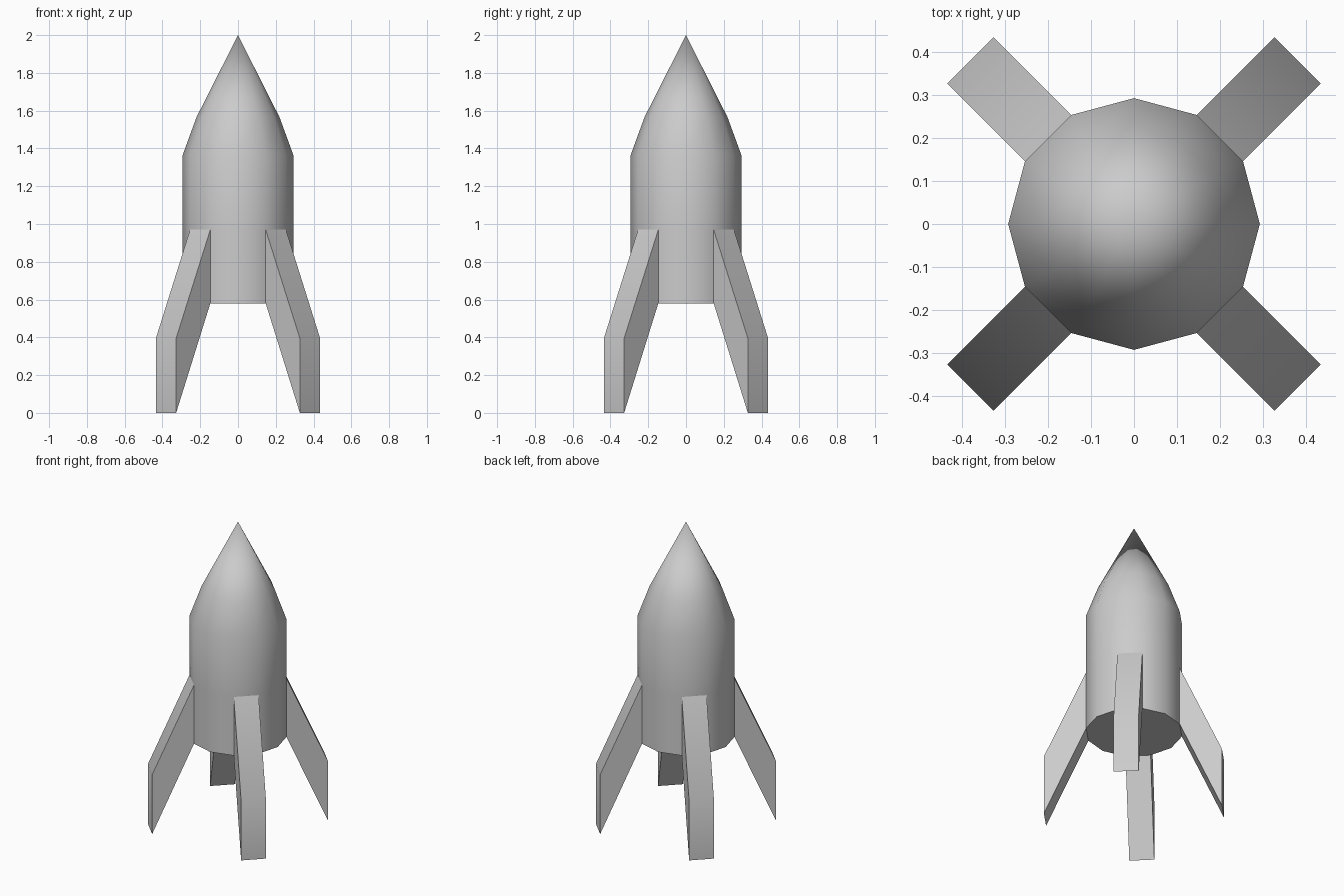
import bpy, bmesh
from math import cos, sin, pi, radians

if "Cube" in bpy.data.objects:
    bpy.data.objects.remove(bpy.data.objects["Cube"])

SIDES = 12
HULL_R = 0.293
HULL_PROFILE = [(HULL_R, 0.58), (HULL_R, 0.97), (HULL_R, 1.365), (0.22, 1.565)]
NOSE_Z = 2.0
FIN_INNER = HULL_R * cos(pi / SIDES)      # flat side of the hull
FIN_HALF = HULL_R * sin(pi / SIDES)       # fin is as wide as one hull side
FIN_PROFILE = [(FIN_INNER, 0.97), (0.539, 0.395), (0.539, 0.0), (FIN_INNER, 0.58)]


def finish(name, bm):
    bmesh.ops.recalc_face_normals(bm, faces=bm.faces)
    mesh = bpy.data.meshes.new(name)
    bm.to_mesh(mesh)
    bm.free()
    obj = bpy.data.objects.new(name, mesh)
    bpy.context.collection.objects.link(obj)
    bpy.ops.object.select_all(action='DESELECT')
    obj.select_set(True)
    bpy.context.view_layer.objects.active = obj
    bpy.ops.object.shade_smooth_by_angle(angle=radians(40))
    return obj


# Hull: twelve-sided body with a pointed nose and a flat base
bm = bmesh.new()
rings = [[bm.verts.new((r * cos(2 * pi * i / SIDES), r * sin(2 * pi * i / SIDES), z))
          for i in range(SIDES)] for r, z in HULL_PROFILE]
tip = bm.verts.new((0, 0, NOSE_Z))
bm.faces.new(rings[0][::-1])
for i in range(SIDES):
    j = (i + 1) % SIDES
    for low, high in zip(rings, rings[1:]):
        bm.faces.new((low[i], low[j], high[j], high[i]))
    bm.faces.new((rings[-1][i], rings[-1][j], tip))
finish("hull", bm)


# Fins: swept legs growing out of the four diagonal hull sides
def make_fin(index):
    a = pi / 4 + index * pi / 2
    bm = bmesh.new()
    left, right = [[bm.verts.new((r * cos(a) - s * sin(a), r * sin(a) + s * cos(a), z))
                    for r, z in FIN_PROFILE] for s in (FIN_HALF, -FIN_HALF)]
    bm.faces.new(left)
    bm.faces.new(right[::-1])
    for k in range(3):                    # the root stays open against the hull
        bm.faces.new((left[k], right[k], right[k + 1], left[k + 1]))
    finish(f"fin_{index + 1}", bm)


for n in range(4):
    make_fin(n)
